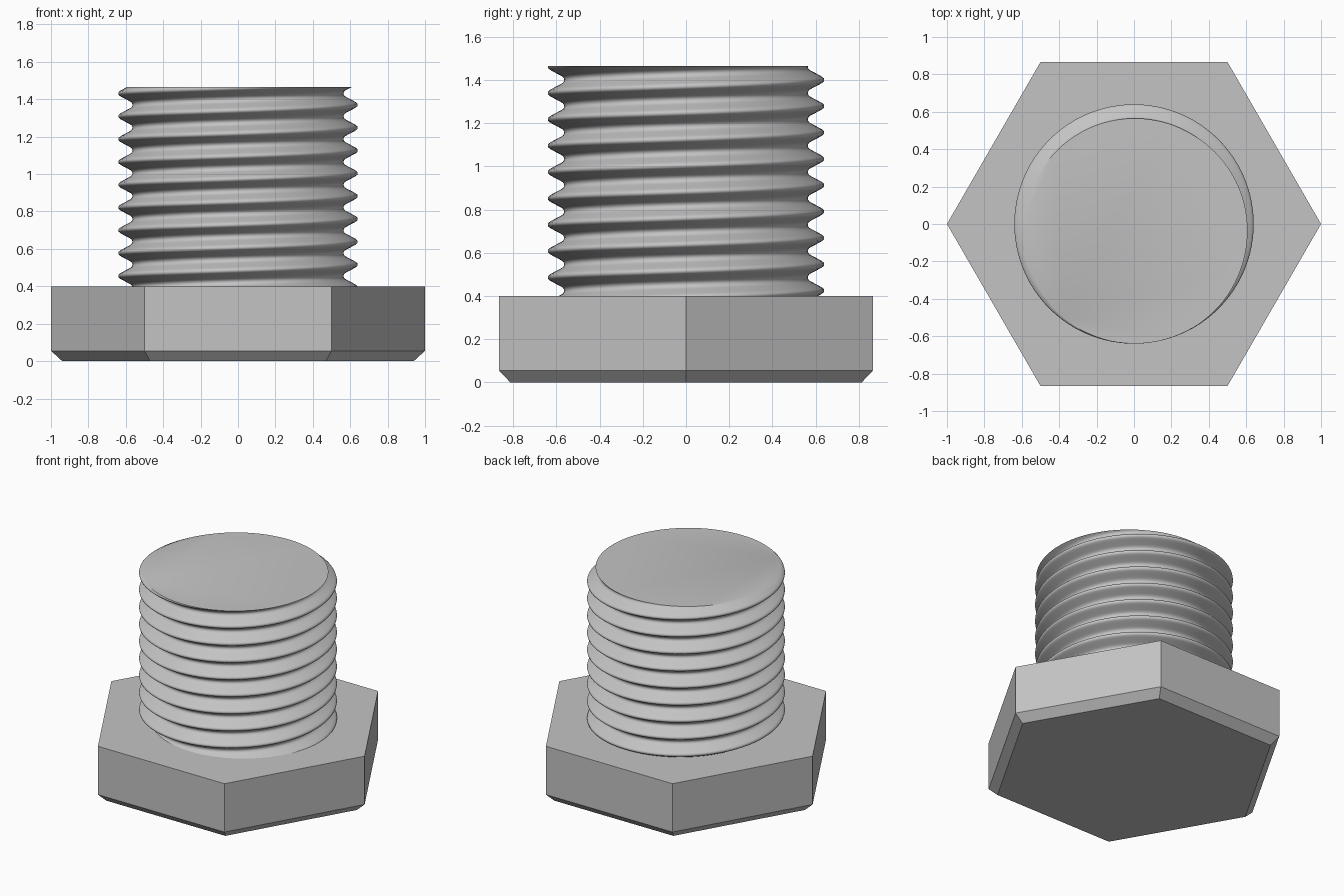
import bpy, bmesh, math

if "Cube" in bpy.data.objects:
    bpy.data.objects.remove(bpy.data.objects["Cube"], do_unlink=True)

# Single plain metal colour
steel = bpy.data.materials.new("grey_steel")
steel.use_nodes = True
COLOUR = (0.55, 0.55, 0.55, 1)
steel.diffuse_color = COLOUR
steel.node_tree.nodes["Principled BSDF"].inputs["Base Color"].default_value = COLOUR

HEAD_TOP, SHANK_TOP = 0.4, 1.465
PITCH, CREST = 0.122, 1.37       # thread pitch, crest height at +x
SEGMENTS = 96


def finish(bm, name):
    bmesh.ops.recalc_face_normals(bm, faces=bm.faces)
    mesh = bpy.data.meshes.new(name)
    bm.to_mesh(mesh)
    bm.free()
    mesh.materials.append(steel)
    obj = bpy.data.objects.new(name, mesh)
    bpy.context.collection.objects.link(obj)
    return obj


def ring(bm, radius, z, sides):
    return [bm.verts.new((radius * math.cos(math.tau * i / sides),
                          radius * math.sin(math.tau * i / sides), z))
            for i in range(sides)]


# Hexagonal head with a chamfered underside
bm = bmesh.new()
rings = [ring(bm, r, z, 6) for r, z in ((0.94, 0), (1, 0.055), (1, HEAD_TOP))]
bm.faces.new(rings[0])
bm.faces.new(rings[-1])
for low, high in zip(rings, rings[1:]):
    for i in range(6):
        j = (i + 1) % 6
        bm.faces.new((low[i], low[j], high[j], high[i]))
finish(bm, "hex_head")

# Thread profile over one pitch: (fraction of pitch, radius), mirrored about the crest
half = [(0, 0.640), (0.06, 0.638), (0.11, 0.631), (0.16, 0.620), (0.24, 0.602),
        (0.32, 0.583), (0.38, 0.571), (0.44, 0.566), (0.5, 0.564)]
profile = [(-u, r) for u, r in half[-2:0:-1]] + half

# Sweep the stacked profile around the axis, climbing one pitch per turn
bm = bmesh.new()
rows = [(CREST + PITCH * (turn + u), r) for turn in range(-10, 3) for u, r in profile]
columns = []
for i in range(SEGMENTS + 1):
    a = math.tau * i / SEGMENTS
    rise = PITCH * i / SEGMENTS
    columns.append([bm.verts.new((r * math.cos(a), r * math.sin(a), z + rise))
                    for z, r in rows])
for left, right in zip(columns, columns[1:]):
    for j in range(len(rows) - 1):
        bm.faces.new((left[j], right[j], right[j + 1], left[j + 1]))
bmesh.ops.remove_doubles(bm, verts=bm.verts, dist=0.0001)

# Trim flat at both ends and cap them
for z, direction in ((HEAD_TOP - 0.005, -1), (SHANK_TOP, 1)):
    cut = bmesh.ops.bisect_plane(
        bm, geom=bm.verts[:] + bm.edges[:] + bm.faces[:], dist=0.00001,
        plane_co=(0, 0, z), plane_no=(0, 0, direction), clear_outer=True)
    rim = [e for e in cut["geom_cut"] if isinstance(e, bmesh.types.BMEdge)]
    bmesh.ops.holes_fill(bm, edges=rim, sides=0)
shank = finish(bm, "threaded_shank")

bpy.ops.object.select_all(action="DESELECT")
shank.select_set(True)
bpy.context.view_layer.objects.active = shank
bpy.ops.object.shade_smooth_by_angle(angle=math.radians(35))
